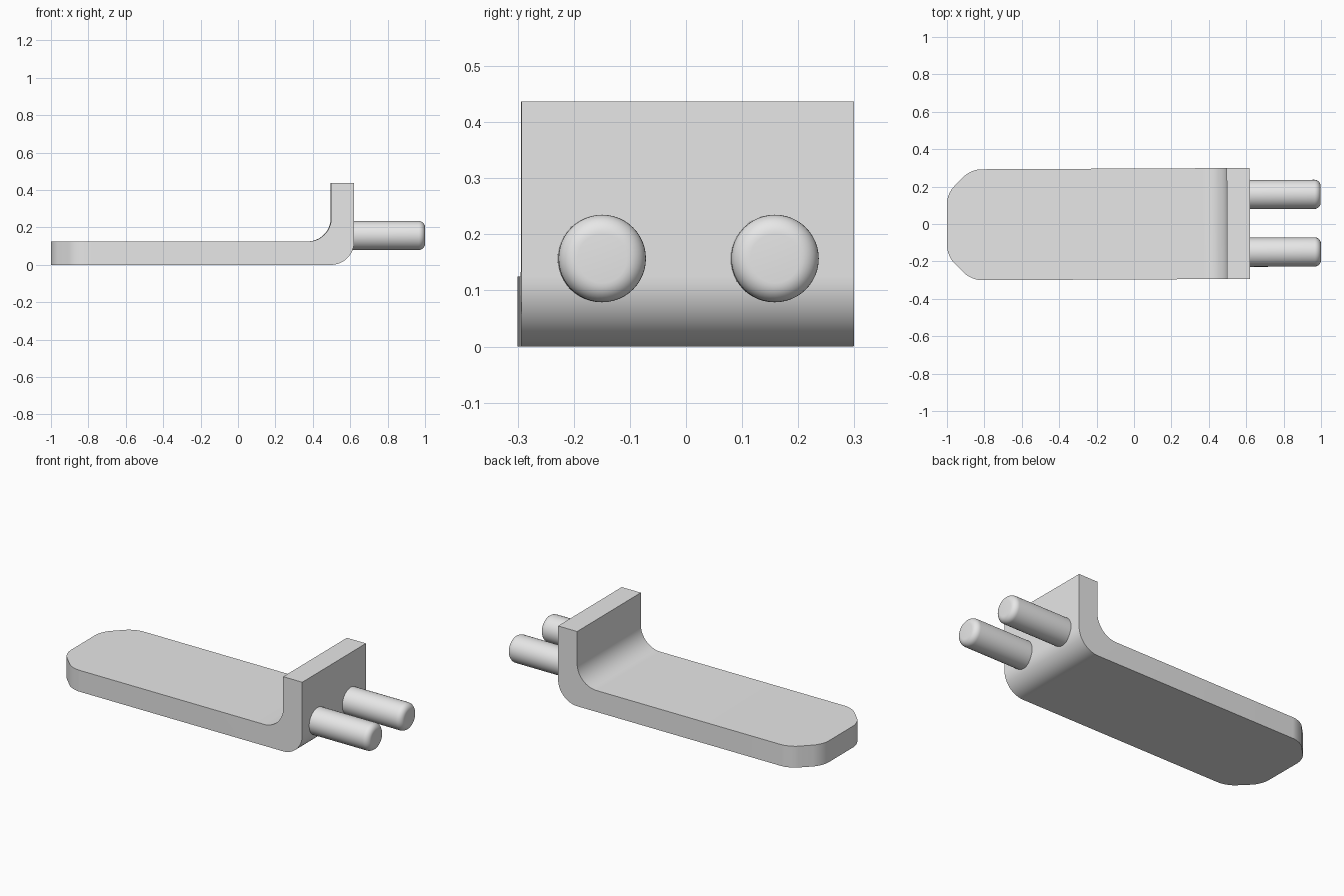
import bpy, bmesh, math
from mathutils import Matrix

if "Cube" in bpy.data.objects:
    bpy.data.objects.remove(bpy.data.objects["Cube"])

TILT = Matrix.Rotation(0.0048, 4, 'Z')  # slight turn of the whole part

grey = bpy.data.materials.new("light grey")
grey.diffuse_color = (0.8, 0.8, 0.8, 1)
grey.use_nodes = True
grey.node_tree.nodes["Principled BSDF"].inputs["Base Color"].default_value = grey.diffuse_color


def finish(bm, name):
    bmesh.ops.recalc_face_normals(bm, faces=bm.faces)
    bm.transform(TILT)
    mesh = bpy.data.meshes.new(name)
    bm.to_mesh(mesh)
    bm.free()
    mesh.materials.append(grey)
    ob = bpy.data.objects.new(name, mesh)
    bpy.context.collection.objects.link(ob)
    bpy.ops.object.select_all(action='DESELECT')
    ob.select_set(True)
    bpy.context.view_layer.objects.active = ob
    bpy.ops.object.shade_smooth_by_angle(angle=math.radians(30))
    return ob


def arc(cx, cz, r, start, end, n=16):
    return [(cx + r * math.cos(math.radians(start + (end - start) * i / n)),
             cz + r * math.sin(math.radians(start + (end - start) * i / n)))
            for i in range(n + 1)]


def end_edges(bm, x_max):
    # vertical edges near the free end of the shelf
    return [e for e in bm.edges
            if all(v.co.x < x_max for v in e.verts)
            and abs(e.verts[0].co.z - e.verts[1].co.z) > 0.1]


# L-shaped bracket: side profile extruded across the width
profile = ([(-1, 0)] + arc(0.495, 0.125, 0.125, -90, 0)
           + [(0.62, 0.437), (0.497, 0.437)]
           + arc(0.372, 0.25, 0.125, 0, -90) + [(-1, 0.125)])
bm = bmesh.new()
face = bm.faces.new([bm.verts.new((x, -0.2965, z)) for x, z in profile])
ext = bmesh.ops.extrude_face_region(bm, geom=[face])
bmesh.ops.translate(bm, vec=(0, 0.593, 0),
                    verts=[g for g in ext["geom"] if isinstance(g, bmesh.types.BMVert)])
bmesh.ops.recalc_face_normals(bm, faces=bm.faces)
# chamfer the free corners, then round the chamfers
for offset, segments in ((0.13, 1), (0.052, 8)):
    bmesh.ops.bevel(bm, geom=end_edges(bm, -0.8), offset=offset, segments=segments,
                    profile=0.5, affect='EDGES', clamp_overlap=True)
finish(bm, "shelf_bracket")

# Two mounting pegs with rounded tips
for name, y in (("front_peg", -0.154), ("back_peg", 0.154)):
    bm = bmesh.new()
    bmesh.ops.create_cone(bm, cap_ends=True, segments=48, radius1=0.078, radius2=0.078,
                          depth=0.44)
    rim = [e for e in bm.edges if all(v.co.z > 0.2 for v in e.verts)]
    bmesh.ops.bevel(bm, geom=rim, offset=0.034, segments=8, profile=0.5, affect='EDGES')
    bm.transform(Matrix.Translation((0.779, y, 0.157)) @ Matrix.Rotation(math.pi / 2, 4, 'Y'))
    finish(bm, name)
